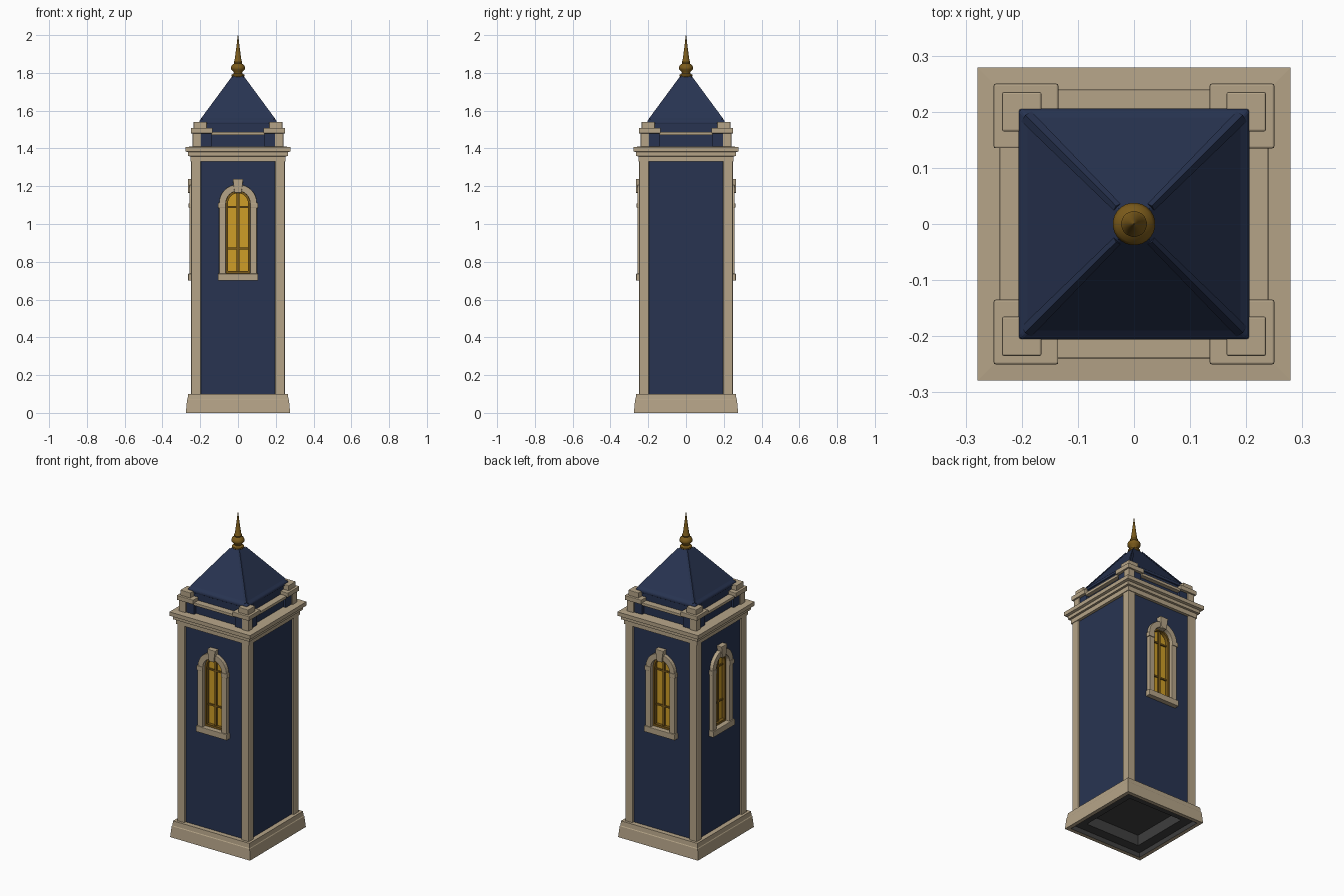
import bpy, bmesh, math
from mathutils import Matrix

old = bpy.data.objects.get("Cube")
if old:
    bpy.data.objects.remove(old, do_unlink=True)


def material(name, rgb):
    m = bpy.data.materials.new(name)
    m.use_nodes = True
    m.diffuse_color = (*rgb, 1)
    bsdf = m.node_tree.nodes["Principled BSDF"]
    bsdf.inputs["Base Color"].default_value = (*rgb, 1)
    bsdf.inputs["Roughness"].default_value = 0.8
    return m


STONE = material("tan stone", (0.46, 0.37, 0.245))
BLUE = material("navy blue", (0.021, 0.034, 0.083))
GLASS = material("amber glass", (0.62, 0.34, 0.02))
BRONZE = material("dark bronze", (0.2, 0.105, 0.011))
DARK = material("underside grey", (0.05, 0.05, 0.05))


def finish(name, bm, mat, turn=0, bevel=0):
    bmesh.ops.recalc_face_normals(bm, faces=bm.faces[:])
    mesh = bpy.data.meshes.new(name)
    bm.to_mesh(mesh)
    bm.free()
    mesh.transform(Matrix.Rotation(turn, 4, 'Z'))
    mesh.materials.append(mat)
    ob = bpy.data.objects.new(name, mesh)
    bpy.context.collection.objects.link(ob)
    if bevel:
        mod = ob.modifiers.new("soft edges", 'BEVEL')
        mod.width = bevel
        mod.segments = 2
    return ob


def box(name, x, y, z, mat, turn=0, bevel=0.003):
    bm = bmesh.new()
    bmesh.ops.create_cube(bm, size=1)
    for v in bm.verts:
        v.co = [a[0] if c < 0 else a[1] for a, c in zip((x, y, z), v.co)]
    return finish(name, bm, mat, turn, bevel)


def turned(name, profile, mat, sides=4, bevel=0.0, caps=(True, True)):
    """Stack of rings; for four sides the radius is the half width."""
    bm = bmesh.new()
    k = math.sqrt(2) if sides == 4 else 1
    rings = []
    for r, z in profile:
        angles = [math.tau * (i + 0.5) / sides for i in range(sides)]
        rings.append([bm.verts.new((k * r * math.cos(a), k * r * math.sin(a), z))
                      for a in angles])
    for a, b in zip(rings, rings[1:]):
        for i in range(sides):
            j = (i + 1) % sides
            bm.faces.new((a[i], a[j], b[j], b[i]))
    for ring, cap in zip((rings[0], rings[-1]), caps):
        if cap:
            bm.faces.new(ring)
    return finish(name, bm, mat, 0, bevel)


def arch(r, bottom, spring=1.11, n=16):
    top = [(r * math.cos(math.pi * i / n), spring + r * math.sin(math.pi * i / n))
           for i in range(n + 1)]
    return [(r, bottom)] + top + [(-r, bottom)]


def prism(name, outline, y0, y1, mat, turn=0, bevel=0):
    bm = bmesh.new()
    face = bm.faces.new([bm.verts.new((x, y0, z)) for x, z in outline])
    out = bmesh.ops.extrude_face_region(bm, geom=[face])["geom"]
    for v in out:
        if isinstance(v, bmesh.types.BMVert):
            v.co.y = y1
    return finish(name, bm, mat, turn, bevel)


def arch_ring(name, outer, inner, y0, y1, mat, turn, bevel=0):
    bm = bmesh.new()
    loops = [[bm.verts.new((x, y, z)) for x, z in pts]
             for pts, y in ((outer, y0), (inner, y0), (inner, y1), (outer, y1))]
    n = len(outer)
    for k in range(4):
        a, b = loops[k], loops[(k + 1) % 4]
        for i in range(n):
            j = (i + 1) % n
            bm.faces.new((a[i], a[j], b[j], b[i]))
    return finish(name, bm, mat, turn, bevel)


# Base plinth with a hollow underside
turned("plinth", [(0.252, 0), (0.276, 0), (0.27, 0.068), (0.267, 0.072), (0.264, 0.1),
                  (0.2, 0.1)], STONE, caps=(False, True))
turned("underside", [(0.252, 0), (0.247, 0.025), (0.188, 0.025), (0.18, 0.085)], DARK,
       caps=(False, True))

# Tower walls
walls = turned("walls", [(0.234, 0.09), (0.234, 1.35)], BLUE)

# Arched windows on the front, back and right sides
for side, turn in (("front", 0), ("back", math.pi), ("right", -math.pi / 2)):
    cutter = prism("cutter", arch(0.066, 0.735), -0.3, -0.195, BLUE, turn)
    cutter.hide_render = True
    mod = walls.modifiers.new("opening", 'BOOLEAN')
    mod.object = cutter
    mod.operation = 'DIFFERENCE'
    mod.solver = 'EXACT'
    bpy.context.view_layer.objects.active = walls
    bpy.ops.object.modifier_apply(modifier=mod.name)
    bpy.data.objects.remove(cutter, do_unlink=True)

    w = side + "_window_"
    prism(w + "glass", arch(0.066, 0.735), -0.212, -0.196, GLASS, turn)
    arch_ring(w + "sash", arch(0.066, 0.735), arch(0.053, 0.75), -0.233, -0.2, BRONZE, turn)
    arch_ring(w + "surround", arch(0.1, 0.72), arch(0.064, 0.735), -0.257, -0.225,
              STONE, turn, 0.003)
    box(w + "sill", (-0.107, 0.107), (-0.264, -0.225), (0.7, 0.737), STONE, turn)
    prism(w + "keystone", [(-0.018, 1.165), (0.018, 1.165), (0.028, 1.238), (-0.028, 1.238)],
          -0.266, -0.225, STONE, turn, 0.003)
    for s in (-1, 1):
        box(w + "impost", sorted((s * 0.064, s * 0.106)), (-0.261, -0.225),
            (1.085, 1.112), STONE, turn)
    box(w + "mullion", (-0.007, 0.007), (-0.222, -0.2), (0.74, 1.17), BRONZE, turn, 0)
    for z in (0.87, 1.09):
        box(w + "glazing_bar", (-0.06, 0.06), (-0.22, -0.2), (z - 0.005, z + 0.005),
            BRONZE, turn, 0)

# Corner pillars, parapet piers and their stepped caps
for i in range(4):
    t = i * math.pi / 2
    box("corner_pillar", (0.197, 0.248), (0.197, 0.248), (0.095, 1.34), STONE, t, 0.005)
    box("parapet_pier", (0.14, 0.232), (0.14, 0.232), (1.4, 1.49), BLUE, t)
    box("parapet_post", (0.195, 0.24), (0.195, 0.24), (1.4, 1.495), STONE, t)
    box("post_cap", (0.135, 0.25), (0.135, 0.25), (1.48, 1.508), STONE, t)
    box("post_cap_top", (0.165, 0.235), (0.165, 0.235), (1.505, 1.54), STONE, t)
    box("parapet_rail", (-0.14, 0.14), (0.195, 0.24), (1.47, 1.488), STONE, t)
    box("parapet_panel", (-0.145, 0.145), (0.19, 0.215), (1.4, 1.475), BLUE, t)

# Stepped cornice
turned("cornice", [(0.23, 1.33), (0.252, 1.33), (0.252, 1.358), (0.264, 1.36),
                   (0.264, 1.38), (0.279, 1.384), (0.279, 1.408), (0.2, 1.412)], STONE)

# Roof drum and pyramid roof with raised hips
turned("roof_drum", [(0.2, 1.4), (0.2, 1.535)], BLUE)
turned("roof", [(0.19, 1.525), (0.206, 1.53), (0.205, 1.545), (0.19, 1.56),
                (0.03, 1.775), (0.022, 1.795)], BLUE, bevel=0.005)
for i in range(4):
    bm = bmesh.new()
    ends = [(0.192, 1.556, 0.009), (0.03, 1.776, 0.006)]
    rows = [[bm.verts.new((d + dx, d + dy, z + dz)) for dx, dy, dz in
             ((w, -w, -0.006), (0.002, 0.002, 0.005), (-w, w, -0.006))]
            for d, z, w in ends]
    for k in range(3):
        j = (k + 1) % 3
        bm.faces.new((rows[0][k], rows[0][j], rows[1][j], rows[1][k]))
    for row in rows:
        bm.faces.new(row)
    finish("roof_hip", bm, BLUE, i * math.pi / 2)

# Finial
finial = turned("finial", [(0.026, 1.775), (0.034, 1.782), (0.034, 1.79), (0.022, 1.798),
                           (0.024, 1.806), (0.036, 1.818), (0.038, 1.828), (0.033, 1.84),
                           (0.02, 1.85), (0.023, 1.858), (0.018, 1.868), (0.009, 1.935),
                           (0.001, 2.0)], BRONZE, sides=24)
bpy.ops.object.select_all(action='DESELECT')
finial.select_set(True)
bpy.context.view_layer.objects.active = finial
bpy.ops.object.shade_smooth_by_angle(angle=math.radians(40))
